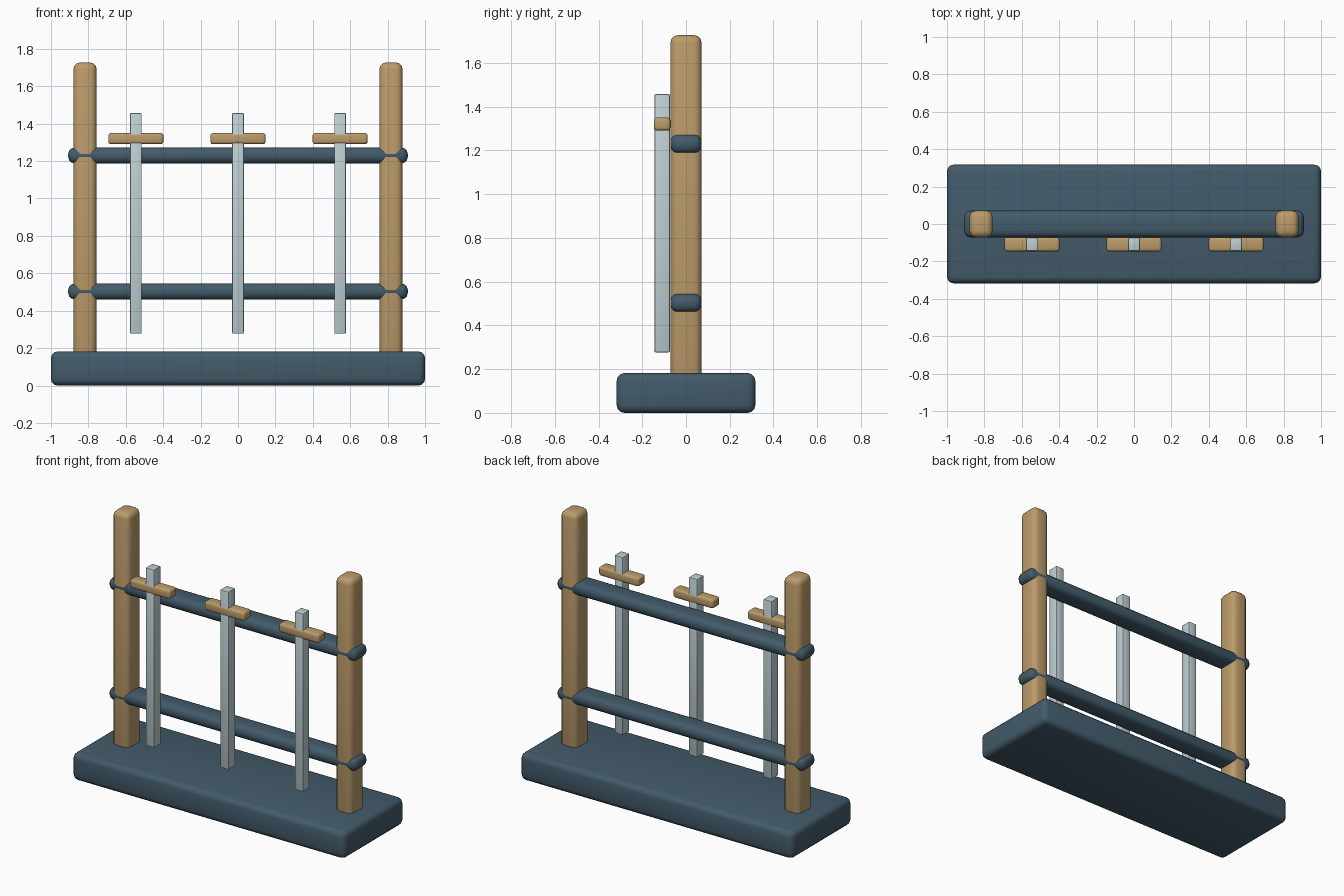
import bpy

if "Cube" in bpy.data.objects:
    bpy.data.objects.remove(bpy.data.objects["Cube"])


def material(name, color):
    m = bpy.data.materials.new(name)
    m.diffuse_color = color
    m.use_nodes = True
    m.node_tree.nodes["Principled BSDF"].inputs["Base Color"].default_value = m.diffuse_color
    return m


SLATE = material("slate_blue", (0.055, 0.105, 0.145, 1))
WOOD = material("tan_wood", (0.50, 0.33, 0.145, 1))
STEEL = material("pale_steel", (0.52, 0.63, 0.66, 1))


def block(name, center, size, bevel, segments, mat):
    """Rounded box from centre, full size and bevel width."""
    bpy.ops.mesh.primitive_cube_add(size=1, location=center)
    ob = bpy.context.object
    ob.name = name
    ob.scale = size
    bpy.ops.object.transform_apply(location=False, rotation=False, scale=True)
    mod = ob.modifiers.new("rounded_edges", 'BEVEL')
    mod.width = bevel
    mod.segments = segments
    mod.limit_method = 'NONE'
    bpy.ops.object.modifier_apply(modifier=mod.name)
    bpy.ops.object.shade_smooth_by_angle()
    ob.data.materials.append(mat)
    return ob


# Heavy base
block("base", (0, 0, 0.091), (2.0, 0.634, 0.182), 0.035, 3, SLATE)

# Two upright posts, sunk a little into the base
for side, label in ((-1, "left"), (1, "right")):
    block(label + "_post", (side * 0.818, 0, 0.932), (0.124, 0.143, 1.59), 0.035, 3, WOOD)

# Two cross rails passing through the posts
for z, label in ((0.503, "lower"), (1.23, "upper")):
    block(label + "_rail", (0, 0, z), (1.816, 0.1435, 0.085), 0.035, 3, SLATE)

# Three swords hanging in front: blade and crossguard
for x, label in ((-0.546, "left"), (0, "middle"), (0.546, "right")):
    block(label + "_blade", (x, -0.109, 0.867), (0.062, 0.071, 1.18), 0.006, 2, STEEL)
    block(label + "_crossguard", (x, -0.109, 1.32), (0.295, 0.076, 0.06), 0.015, 3, WOOD)
